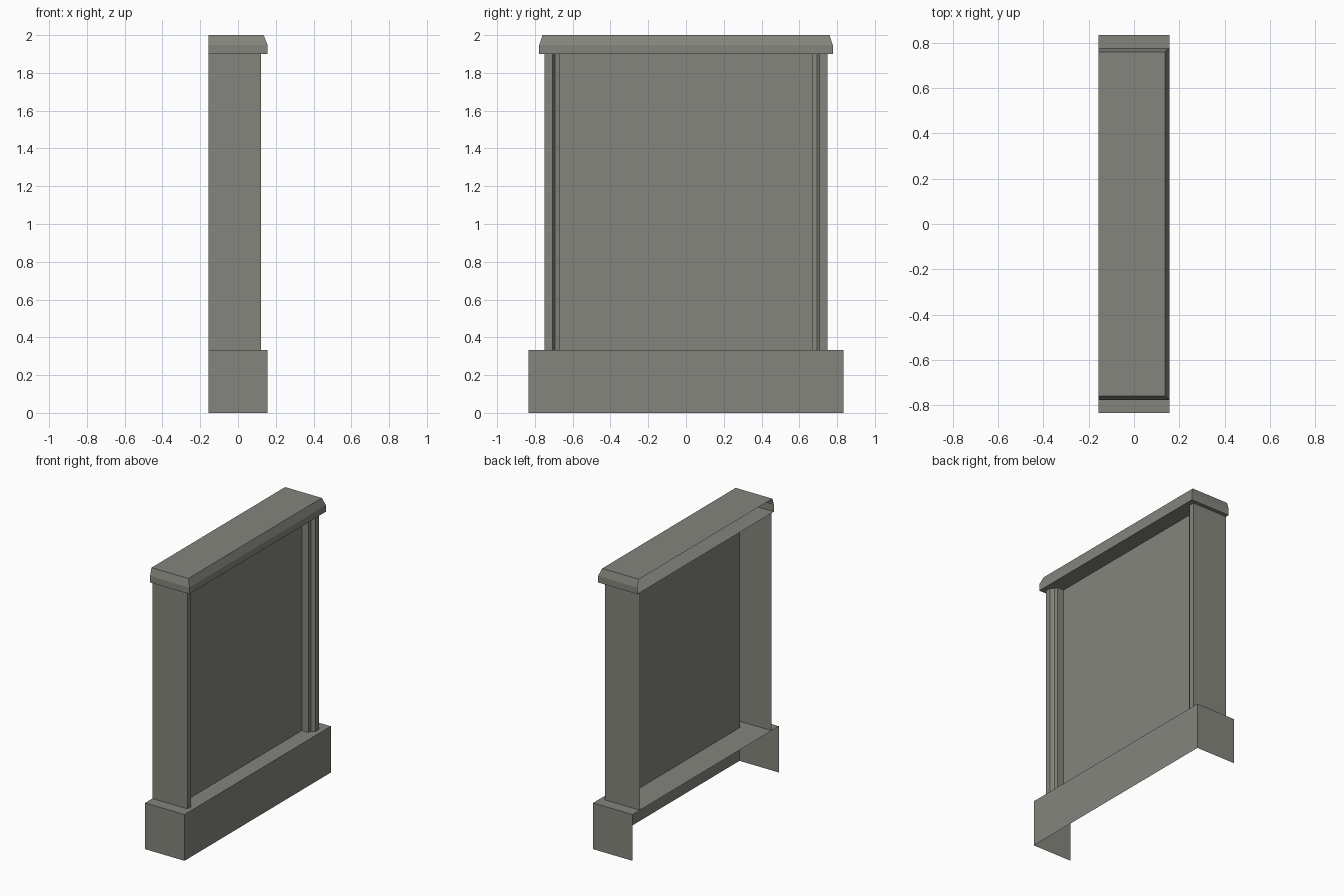
import bpy, bmesh

if "Cube" in bpy.data.objects:
    bpy.data.objects.remove(bpy.data.objects["Cube"])

BACK = -0.157  # the model is a shell, open along its back plane

stone = bpy.data.materials.new("grey_stone")
stone.diffuse_color = (0.235, 0.235, 0.205, 1)
stone.use_nodes = True
stone.node_tree.nodes["Principled BSDF"].inputs["Base Color"].default_value = stone.diffuse_color


def mirrored(half):
    """Complete an open outline: -y half followed by its mirror on +y."""
    return half + [(x, -y) for x, y in reversed(half)]


def shell(name, levels, top=False, bottom=False):
    """Skin open outlines stacked in z; optionally close top and bottom."""
    bm = bmesh.new()
    rings = [[bm.verts.new((x, y, z)) for x, y in mirrored(half)]
             for z, half in levels]
    for a, b in zip(rings, rings[1:]):
        for i in range(len(a) - 1):
            bm.faces.new((a[i], a[i + 1], b[i + 1], b[i]))
    if top:
        bm.faces.new(rings[-1])
    if bottom:
        bm.faces.new(rings[0][::-1])
    mesh = bpy.data.meshes.new(name)
    bm.to_mesh(mesh)
    bm.free()
    mesh.materials.append(stone)
    obj = bpy.data.objects.new(name, mesh)
    bpy.context.collection.objects.link(obj)
    return obj


def box_half(front, side):
    return [(BACK, -side), (front, -side)]


# plinth: open underneath, closed on top
shell("plinth", [(0, box_half(0.157, 0.833)), (0.333, box_half(0.157, 0.833))],
      top=True)

# wall: side piers with a stepped moulding running into a recessed panel
pier = [(BACK, -0.75), (0.122, -0.75), (0.122, -0.708), (0.098, -0.693),
        (0.093, -0.669), (0.04, -0.669)]
shell("recessed_wall", [(0.333, pier), (1.9, pier)])

# coping: upright lip, then sloped edges up to a flat top
shell("coping", [(1.9, box_half(0.157, 0.777)),
                 (1.947, box_half(0.157, 0.777)),
                 (2.0, box_half(0.136, 0.76))],
      top=True, bottom=True)
